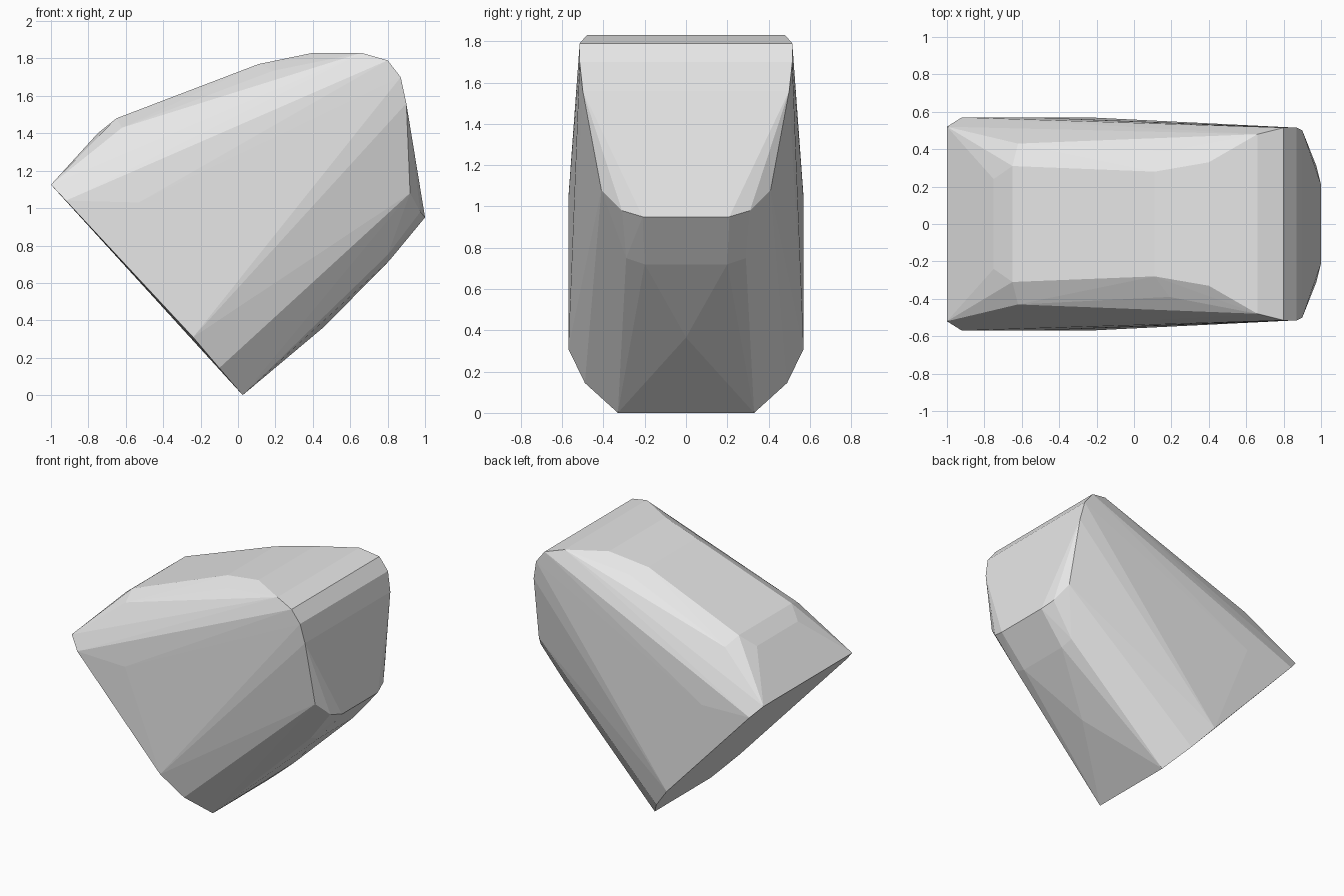
import bpy
import bmesh

if "Cube" in bpy.data.objects:
    bpy.data.objects.remove(bpy.data.objects["Cube"])

# Half of the block's corner points (x, half width, z); the other half is mirrored
flat_back = [(-1.0, 0.52, 1.125), (-0.92, 0.57, 1.04), (-0.24, 0.57, 0.31),
             (-0.10, 0.49, 0.145), (0.025, 0.33, 0.0)]
rounded_top = [(-0.75, 0.24, 1.40), (-0.65, 0.31, 1.48), (-0.62, 0.43, 1.43),
               (0.11, 0.28, 1.77), (0.19, 0.39, 1.735),
               (0.40, 0.33, 1.83), (0.66, 0.48, 1.83)]
front_end = [(0.80, 0.515, 1.79), (0.87, 0.515, 1.70), (0.90, 0.50, 1.56),
             (0.92, 0.41, 1.08), (0.975, 0.31, 0.98), (1.0, 0.21, 0.95)]
underside = [(0.81, 0.20, 0.72), (0.80, 0.29, 0.75), (0.46, 0.0, 0.365)]
side_bulge = [(-0.53, 0.57, 1.03)]

# Faceted convex block
bm = bmesh.new()
for x, y, z in flat_back + rounded_top + front_end + underside + side_bulge:
    for s in ((1, -1) if y else (1,)):
        bm.verts.new((x, y * s, z))
hull = bmesh.ops.convex_hull(bm, input=bm.verts[:])
loose = [v for v in bm.verts if not v.link_faces]
bmesh.ops.delete(bm, geom=loose, context='VERTS')
bmesh.ops.recalc_face_normals(bm, faces=bm.faces[:])

mesh = bpy.data.meshes.new("stone_block")
bm.to_mesh(mesh)
bm.free()
block = bpy.data.objects.new("stone_block", mesh)
bpy.context.collection.objects.link(block)

# Single grey colour
grey = bpy.data.materials.new("light_grey")
grey.diffuse_color = (0.8, 0.8, 0.8, 1.0)
grey.use_nodes = True
grey.node_tree.nodes["Principled BSDF"].inputs["Base Color"].default_value = grey.diffuse_color
mesh.materials.append(grey)
